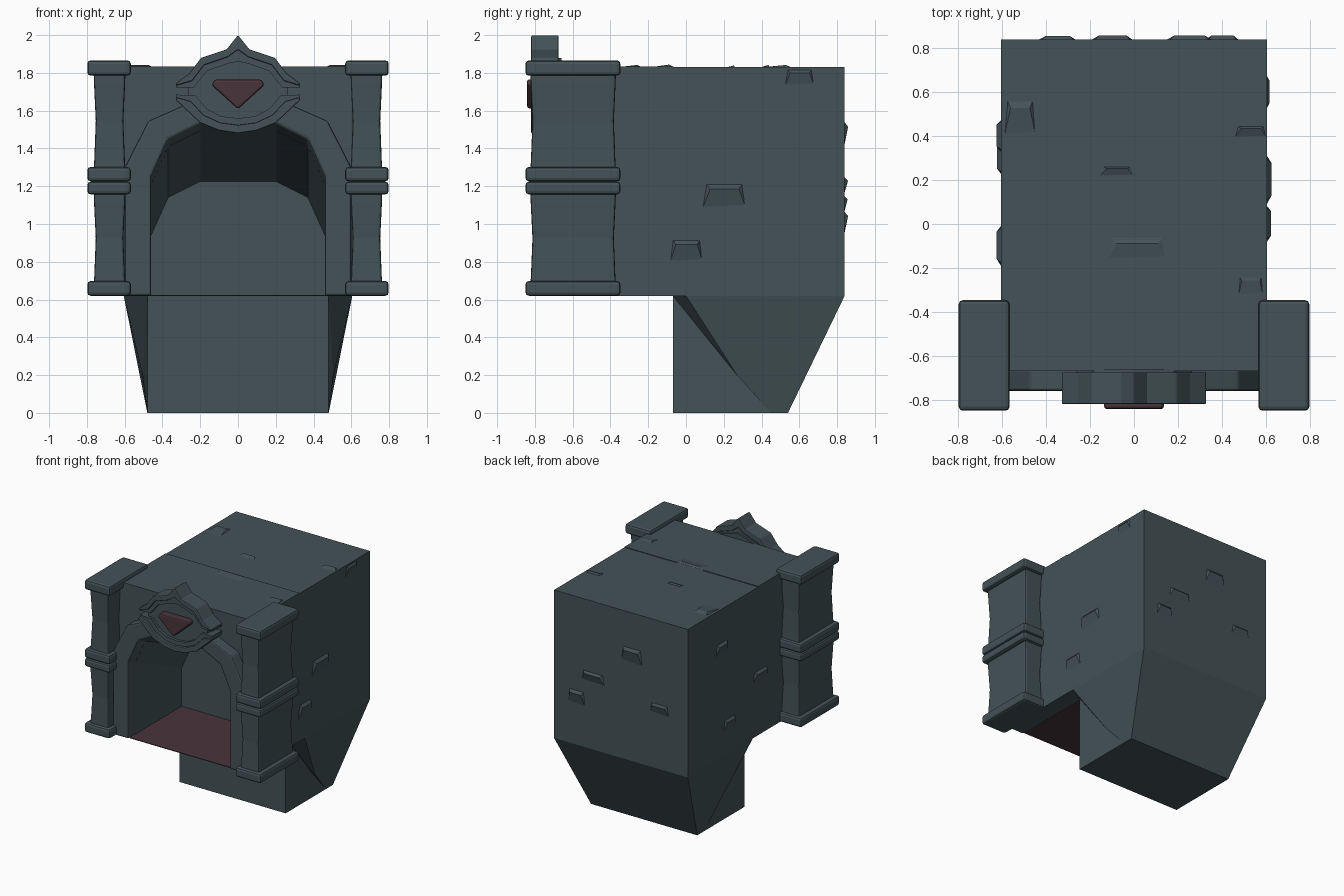
import bpy, bmesh
from mathutils import Vector

if "Cube" in bpy.data.objects:
    bpy.data.objects.remove(bpy.data.objects["Cube"])


def material(name, rgb):
    m = bpy.data.materials.new(name)
    m.diffuse_color = (*rgb, 1)
    m.use_nodes = True
    m.node_tree.nodes["Principled BSDF"].inputs["Base Color"].default_value = m.diffuse_color
    return m


STONE = material("slate stone", (0.056, 0.084, 0.094))
RED = material("dull red", (0.066, 0.035, 0.043))


def make(name, verts, faces, mat=STONE, bevel=0):
    bm = bmesh.new()
    vs = [bm.verts.new(v) for v in verts]
    for f in faces:
        bm.faces.new([vs[i] for i in f])
    bmesh.ops.recalc_face_normals(bm, faces=bm.faces)
    me = bpy.data.meshes.new(name)
    bm.to_mesh(me)
    bm.free()
    me.materials.append(mat)
    ob = bpy.data.objects.new(name, me)
    bpy.context.collection.objects.link(ob)
    if bevel:
        b = ob.modifiers.new("bevel", 'BEVEL')
        b.width, b.segments = bevel, 2
        b.limit_method, b.angle_limit = 'ANGLE', 0.6
    return ob


def loft(name, rings, mat=STONE, bevel=0):
    """Skin equal-length closed rings and cap both ends."""
    n = len(rings[0])
    faces = [(i * n + k, i * n + (k + 1) % n, (i + 1) * n + (k + 1) % n, (i + 1) * n + k)
             for i in range(len(rings) - 1) for k in range(n)]
    faces += [tuple(range(n)), tuple(range((len(rings) - 1) * n, len(rings) * n))]
    return make(name, [v for r in rings for v in r], faces, mat, bevel)


def rect(x0, x1, y0, y1, z):
    return [(x0, y0, z), (x1, y0, z), (x1, y1, z), (x0, y1, z)]


def box(name, x0, x1, y0, y1, z0, z1, mat=STONE, bevel=0):
    return loft(name, [rect(x0, x1, y0, y1, z0), rect(x0, x1, y0, y1, z1)], mat, bevel)


def mirrored(half):
    """Right half of an x,z curve -> full curve."""
    return half + [(-x, z) for x, z in reversed(half) if x > 0]


def band(name, inner, outer, y0, y1, inner_back=None, bevel=0):
    """Solid strip between two x,z curves, from y0 back to y1."""
    inner, outer = mirrored(inner), mirrored(outer)
    back = mirrored(inner_back) if inner_back else inner
    rings = [[(a[0], y0, a[1]), (b[0], y0, b[1]), (b[0], y1, b[1]), (c[0], y1, c[1])]
             for a, b, c in zip(inner, outer, back)]
    return loft(name, rings, STONE, bevel)


def prism(name, pts, y0, y1, mat=STONE, bevel=0):
    return loft(name, [[(x, y, z) for x, z in pts] for y in (y0, y1)], mat, bevel)


# Main block and the front wall with its sloping arched tunnel
box("main_block", -.605, .605, -.07, .84, .62, 1.83)
arch = [(.46, .62), (.46, 1.25), (.37, 1.45), (.2, 1.535)]


def arch_at(y):
    drop = .31 * (y + .76) / .69
    return [(x, z - (drop if z > .7 else 0)) for x, z in arch]


wall_outer = [(.605, .62), (.605, 1.25), (.605, 1.835), (.2, 1.835)]
band("front_wall", arch_at(-.67), wall_outer, -.67, -.07, arch_at(-.07))
frame_outer = [(.6, .62), (.6, 1.30), (.475, 1.545), (.25, 1.645)]
band("arch_frame", arch, frame_outer, -.76, -.66, arch_at(-.66), .012)
box("tunnel_floor", -.465, .465, -.74, -.06, .618, .624, RED)

# Lower chute: straight front box plus a tapered rear
box("chute_front", -.48, .48, -.07, .5, 0, .62)
side = [(.48, -.07, .62), (.605, 0, .62), (.605, .84, .62),
        (.48, .54, 0), (.48, .45, 0), (.505, .27, .2)]
# Tapered part as a skin between its right and left outlines
verts = side + [(-x, y, z) for x, y, z in side]
faces = [(0, 1, 5), (1, 2, 3, 4, 5), (6, 7, 11), (7, 8, 9, 10, 11)]
faces += [(i, (i + 1) % 6, (i + 1) % 6 + 6, i + 6) for i in range(6)]
make("chute_taper", verts, faces)

# Corner pillars with base, double middle band and cap
for s, tag in ((1, "right"), (-1, "left")):
    for part, z0, z1 in (("lower", .66, 1.19), ("upper", 1.27, 1.82)):
        rings = []
        for t, g in ((0, 0), (.12, -.004), (.5, -.012), (.85, -.003), (1, 0)):
            r = rect(.595 - g, .765 + g, -.825 - g, -.37 + g, z0 + (z1 - z0) * t)
            rings.append([(s * x, y, z) for x, y, z in r])
        loft(f"{part}_shaft_{tag}", rings, STONE, .012)
    for part, z0, z1 in (("base", .62, .698), ("lower_band", 1.157, 1.224),
                         ("upper_band", 1.226, 1.302), ("cap", 1.785, 1.866)):
        x0, x1 = sorted((s * .567, s * .798))
        box(f"pillar_{part}_{tag}", x0, x1, -.85, -.347, z0, z1, STONE, .018)

# Crest above the arch: two rims, recessed plate and gem
top_out = [(.328, 1.745), (.255, 1.80), (.195, 1.88), (.06, 1.925), (0, 2.0)]
top_in = [(.328, 1.722), (.235, 1.722), (.165, 1.81), (.05, 1.85), (0, 1.86)]
low_out = [(.328, 1.655), (.28, 1.61), (.2, 1.535), (.1, 1.495), (0, 1.48)]
low_in = [(.328, 1.685), (.225, 1.68), (.165, 1.61), (.09, 1.57), (0, 1.56)]
for tag, inner, outer in (("upper", top_in, top_out), ("lower", low_in, low_out)):
    mid = [tuple(Vector(a).lerp(Vector(b), .45)) for a, b in zip(inner, outer)]
    band(f"crest_{tag}_inner_rim", inner, mid, -.798, -.675)
    band(f"crest_{tag}_outer_rim", mid, outer, -.82, -.675, None, .006)
plate = mirrored([(0, 1.53), (.17, 1.56), (.265, 1.67), (.265, 1.73), (.18, 1.83), (0, 1.88)])
prism("crest_plate", plate, -.775, -.66)
gem = mirrored([(0, 1.608), (.14, 1.735), (.125, 1.765)])
prism("gem", gem, -.842, -.77, RED, .012)

# Chipped stone wedges: face, a, b, width, height, depth
CHIPS = {
    "right": [(.2, 1.14, .24, .15, .02), (0, .85, .18, .14, .018), (.6, 1.77, .16, .1, .012)],
    "left": [(.4, 1.5, .16, .12, .02), (-.1, 1.1, .2, .1, .02), (.3, .85, .16, .12, .018)],
    "back": [(-.1, 1.47, .2, .15, .018), (.25, 1.2, .22, .1, .018),
             (.4, 1.0, .16, .14, .018), (-.35, 1.1, .18, .1, .015)],
    "top": [(-.52, .48, .14, .16, .01), (-.08, .24, .15, .04, .008), (.01, -.13, .3, .14, .012),
            (.53, .42, .14, .05, .01), (.53, -.3, .13, .14, .01)],
}
AXES = {  # origin, across, up, outward
    "right": ((.605, 0, 0), (0, 1, 0), (0, 0, 1), (1, 0, 0)),
    "left": ((-.605, 0, 0), (0, 1, 0), (0, 0, 1), (-1, 0, 0)),
    "back": ((0, .84, 0), (1, 0, 0), (0, 0, 1), (0, 1, 0)),
    "top": ((0, 0, 1.832), (1, 0, 0), (0, 1, 0), (0, 0, 1)),
}
for face, chips in CHIPS.items():
    o, u, v, n = (Vector(a) for a in AXES[face])
    for i, (a, b, w, h, d) in enumerate(chips):
        local = [(-.5, -.5, -.3), (.5, -.42, -.3), (.42, .5, -.3), (-.4, .5, -.3),
                 (.33, .3, 1), (-.3, .3, 1)]
        pts = [o + u * (a + p * w) + v * (b + q * h) + n * (r * d) for p, q, r in local]
        make(f"chip_{face}_{i}", pts,
             [(0, 1, 2, 3), (0, 1, 4, 5), (1, 2, 4), (2, 3, 5, 4), (3, 0, 5)])
